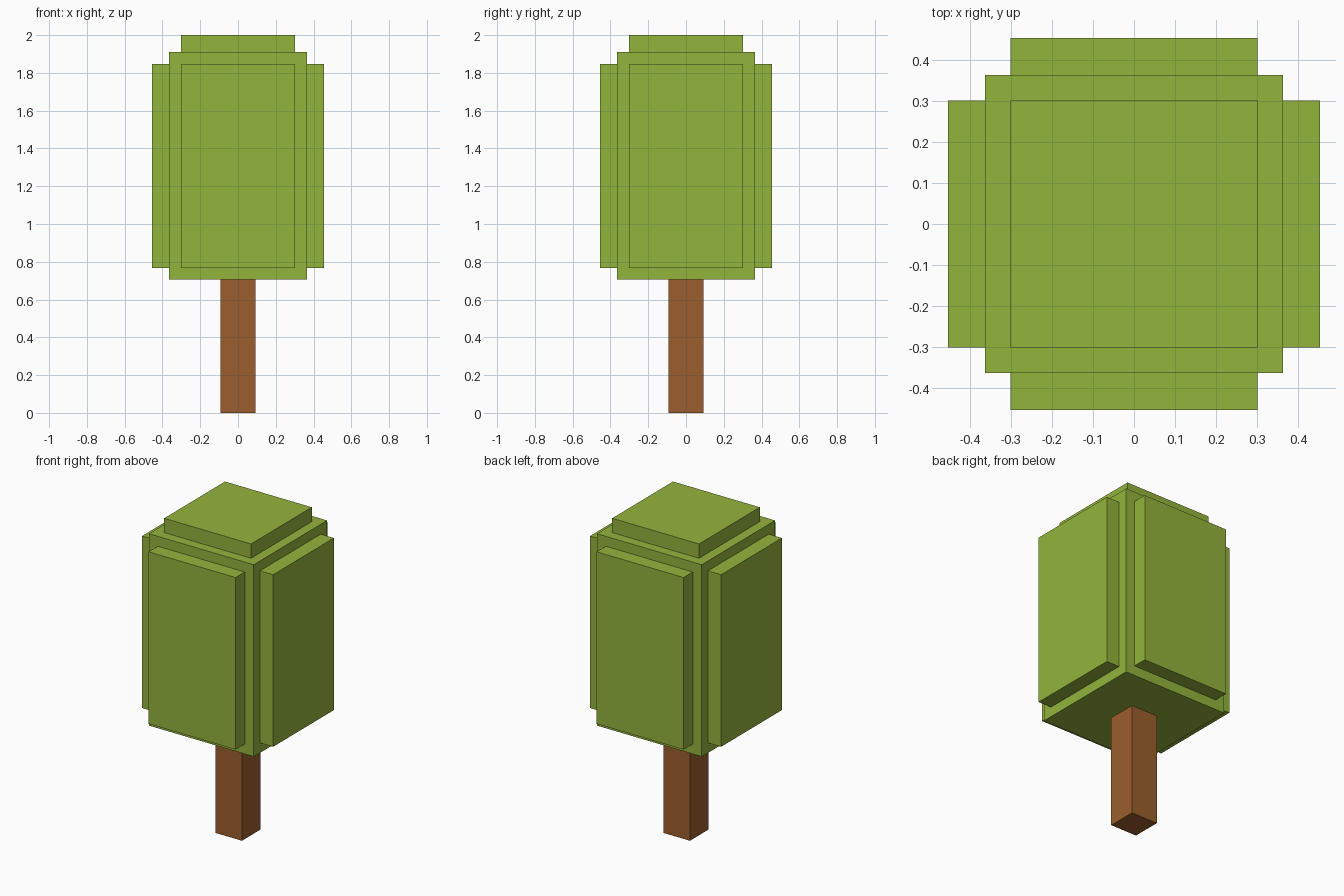
import bpy, bmesh
from mathutils import Matrix, Vector

if "Cube" in bpy.data.objects:
    bpy.data.objects.remove(bpy.data.objects["Cube"])


def material(name, color):
    m = bpy.data.materials.new(name)
    m.diffuse_color = (*color, 1)
    m.use_nodes = True
    m.node_tree.nodes["Principled BSDF"].inputs["Base Color"].default_value = m.diffuse_color
    return m


def box(bm, half, z0, z1):
    scale = Matrix.Diagonal((2 * half, 2 * half, z1 - z0, 1))
    move = Matrix.Translation((0, 0, (z0 + z1) / 2))
    bmesh.ops.create_cube(bm, size=1, matrix=move @ scale)


def finish(bm, name, mat):
    bmesh.ops.recalc_face_normals(bm, faces=bm.faces)
    me = bpy.data.meshes.new(name)
    bm.to_mesh(me)
    bm.free()
    me.materials.append(mat)
    bpy.context.collection.objects.link(bpy.data.objects.new(name, me))


leaf = material("leaf green", (0.288, 0.456, 0.045))
bark = material("bark brown", (0.328, 0.114, 0.026))

# Trunk
bm = bmesh.new()
box(bm, 0.092, 0, 0.705)
finish(bm, "trunk", bark)

# Foliage: block with a raised panel on every face but the bottom
bm = bmesh.new()
box(bm, 0.364, 0.705, 1.91)
bm.normal_update()
panels = [f for f in bm.faces if f.normal.z > -0.5]
for f in panels:
    n = Vector(f.normal)
    bmesh.ops.inset_individual(bm, faces=[f], thickness=0.088)
    top = bmesh.ops.extrude_discrete_faces(bm, faces=[f])["faces"][0]
    bmesh.ops.translate(bm, verts=top.verts, vec=n * (0.09 if n.z > 0.5 else 0.091))
finish(bm, "foliage", leaf)
